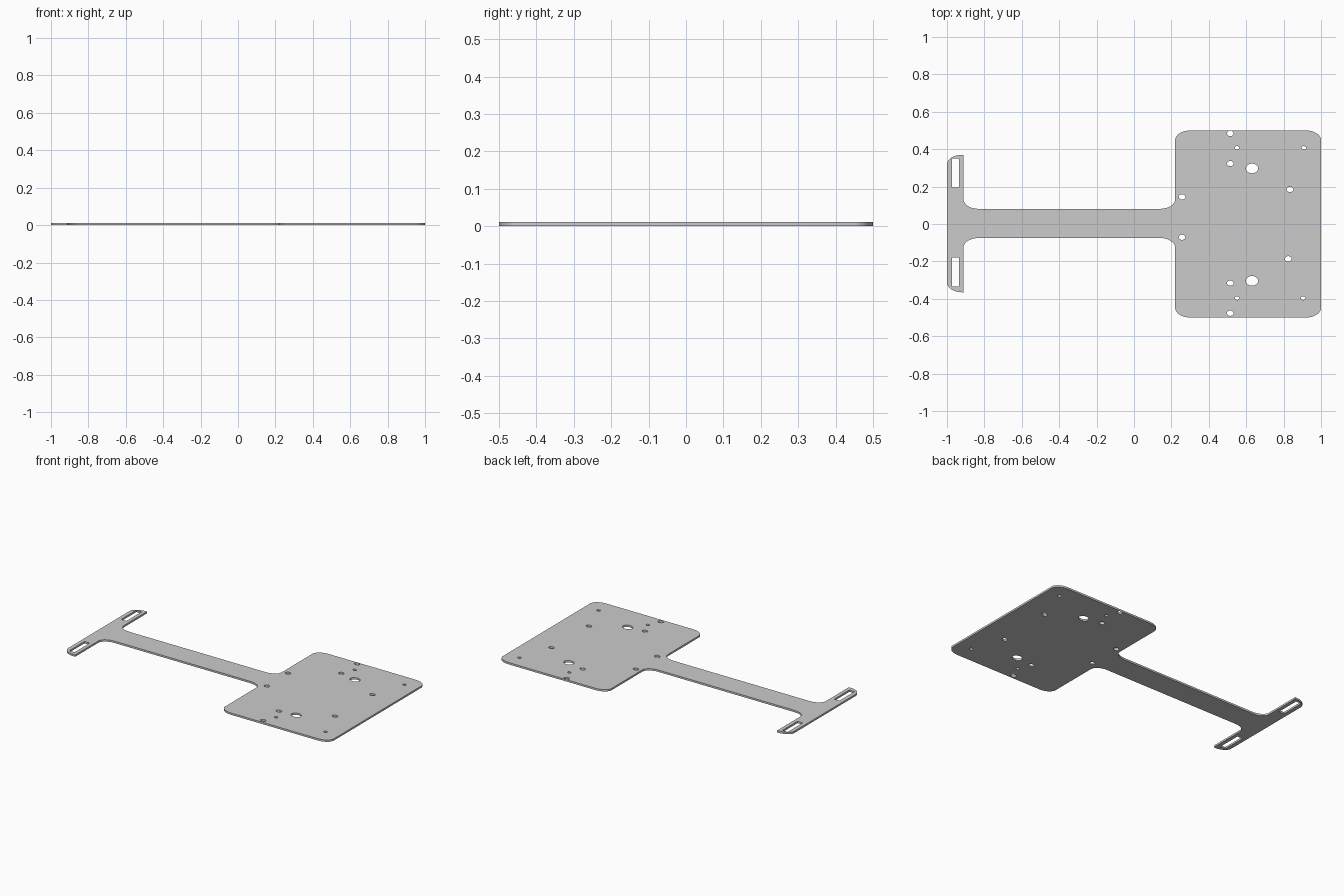
import bpy
from math import cos, sin, pi, radians

if "Cube" in bpy.data.objects:
    bpy.data.objects.remove(bpy.data.objects["Cube"])

T = 0.012            # plate thickness
RX, RY = 0.08, 0.052  # elliptical corner radii


def arc(cx, cy, a0, a1, rx=RX, ry=RY, n=8):
    return [(cx + rx * cos(radians(a0 + (a1 - a0) * i / n)),
             cy + ry * sin(radians(a0 + (a1 - a0) * i / n))) for i in range(n + 1)]


def ellipse(cx, cy, rx, ry, n=20):
    return [(cx + rx * cos(2 * pi * i / n), cy + ry * sin(2 * pi * i / n)) for i in range(n)]


def rect(x0, x1, y0, y1):
    return [(x0, y0), (x1, y0), (x1, y1), (x0, y1)]


# Outer outline: wide plate, neck and slotted cross bar
bar, x0, top, bot, up, low = -0.912, 0.22, 0.37, -0.365, 0.081, -0.075
outline = (
    arc(1 - RX, -0.5 + RY, 270, 360) + arc(1 - RX, 0.5 - RY, 0, 90)
    + arc(x0 + RX, 0.5 - RY, 90, 180)
    + arc(x0 - RX, up + RY, 360, 270) + arc(bar + RX, up + RY, 270, 180)
    + [(bar, top)] + arc(-1 + RX, top - RY, 90, 180)
    + arc(-1 + RX, bot + RY, 180, 270) + [(bar, bot)]
    + arc(bar + RX, low - RY, 180, 90) + arc(x0 - RX, low - RY, 90, 0)
    + arc(x0 + RX, -0.5 + RY, 180, 270)
)

# Slots and drilled holes
loops = [outline, rect(-0.974, -0.936, 0.195, 0.35), rect(-0.974, -0.936, -0.335, -0.18)]
holes = {
    (0.033, 0.026): [(0.631, 0.297), (0.631, -0.304)],
    (0.018, 0.014): [(0.515, 0.484), (0.515, 0.323), (0.834, 0.185), (0.257, 0.145),
                     (0.257, -0.071), (0.825, -0.186), (0.515, -0.316), (0.515, -0.477)],
    (0.012, 0.0095): [(0.551, 0.407), (0.908, 0.407), (0.551, -0.396), (0.904, -0.396)],
}
for (rx, ry), centres in holes.items():
    loops += [ellipse(x, y, rx, ry) for x, y in centres]

# Flat plate filled from the loops
curve = bpy.data.curves.new("mounting_plate", 'CURVE')
curve.dimensions = '2D'
curve.fill_mode = 'BOTH'
curve.extrude = T / 2
for pts in loops:
    s = curve.splines.new('POLY')
    s.points.add(len(pts) - 1)
    for p, (x, y) in zip(s.points, pts):
        p.co = (x, y, 0, 1)
    s.use_cyclic_u = True
plate = bpy.data.objects.new("mounting_plate", curve)
bpy.context.collection.objects.link(plate)
plate.location.z = T / 2
bpy.context.view_layer.objects.active = plate
plate.select_set(True)
bpy.ops.object.convert(target='MESH')

# Weld rims and shade
plate = bpy.context.object
bpy.ops.object.mode_set(mode='EDIT')
bpy.ops.mesh.select_all(action='SELECT')
bpy.ops.mesh.remove_doubles(threshold=0.0001)
bpy.ops.mesh.normals_make_consistent(inside=False)
bpy.ops.object.mode_set(mode='OBJECT')
bpy.ops.object.shade_smooth_by_angle(angle=radians(30))
